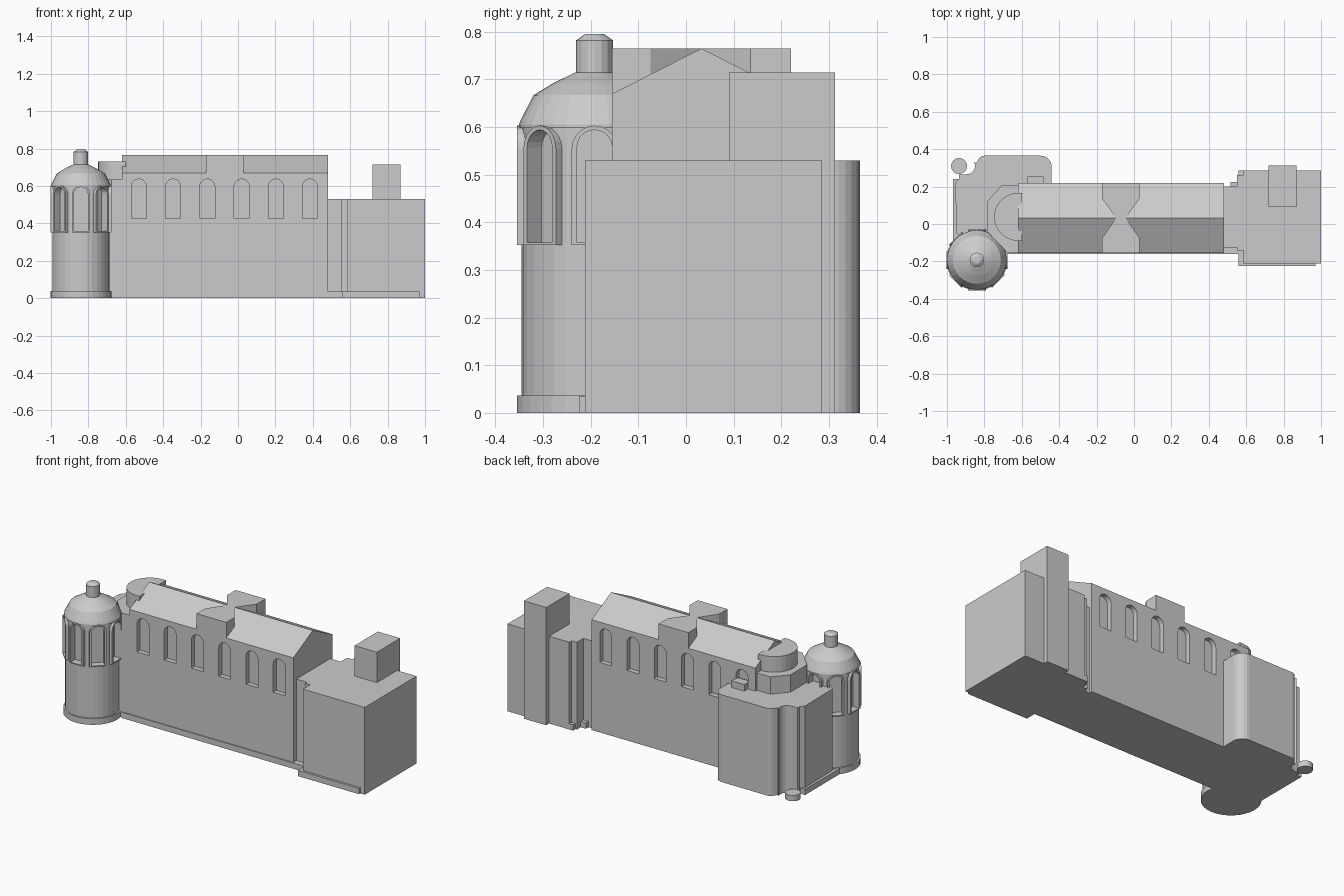
import bpy, bmesh, math
from mathutils import Matrix

if "Cube" in bpy.data.objects:
    bpy.data.objects.remove(bpy.data.objects["Cube"])

stone = bpy.data.materials.new("pale_grey_stone")
stone.use_nodes = True
GREY = (0.6, 0.6, 0.6, 1)
stone.diffuse_color = GREY
stone.node_tree.nodes["Principled BSDF"].inputs["Base Color"].default_value = GREY


def finish(name, bm):
    bmesh.ops.recalc_face_normals(bm, faces=bm.faces)
    mesh = bpy.data.meshes.new(name)
    bm.to_mesh(mesh)
    bm.free()
    mesh.materials.append(stone)
    ob = bpy.data.objects.new(name, mesh)
    bpy.context.collection.objects.link(ob)
    return ob


def prism(name, points, shift):
    """Closed 3D outline pushed along a vector."""
    bm = bmesh.new()
    face = bm.faces.new([bm.verts.new(p) for p in points])
    top = bmesh.ops.extrude_face_region(bm, geom=[face], use_keep_orig=True)
    verts = [g for g in top["geom"] if isinstance(g, bmesh.types.BMVert)]
    bmesh.ops.translate(bm, verts=verts, vec=shift)
    return finish(name, bm)


def plan(name, outline, z0, z1):
    return prism(name, [(x, y, z0) for x, y in outline], (0, 0, z1 - z0))


def block(name, x0, x1, y0, y1, z0, z1):
    return plan(name, [(x0, y0), (x1, y0), (x1, y1), (x0, y1)], z0, z1)


def arc(cx, cy, r, a0, a1, n):
    angles = [math.radians(a0 + (a1 - a0) * i / n) for i in range(n + 1)]
    return [(cx + r * math.cos(a), cy + r * math.sin(a)) for a in angles]


def arch(name, x, width, z0, z1, y0, y1):
    """Round-headed panel in the xz plane, from y0 to y1."""
    r = width / 2
    pts = [(x - r, z0), (x + r, z0)] + arc(x, z1 - r, r, 0, 180, 10)
    return prism(name, [(px, y0, pz) for px, pz in pts], (0, y1 - y0, 0))


def lathe(name, profile, cx, cy, sides):
    bm = bmesh.new()
    rings = []
    for r, z in profile:
        rings.append([bm.verts.new((x, y, z)) for x, y in arc(cx, cy, r, 0, 360 - 360 / sides, sides - 1)])
    for low, high in zip(rings, rings[1:]):
        for i in range(sides):
            j = (i + 1) % sides
            bm.faces.new((low[i], low[j], high[j], high[i]))
    bm.faces.new(rings[0])
    bm.faces.new(rings[-1])
    return finish(name, bm)


def cut(target, cutter):
    mod = target.modifiers.new("opening", "BOOLEAN")
    mod.operation = "DIFFERENCE"
    mod.solver = "EXACT"
    mod.object = cutter
    cutter.hide_render = True
    cutter.hide_viewport = True
    cutter.display_type = "WIRE"


# Main hall with pitched roof and arched window recesses on both sides
FRONT, BACK, RIDGE = -0.155, 0.22, 0.765
MID = (FRONT + BACK) / 2
hall_section = [(FRONT, 0), (BACK, 0), (BACK, 0.67), (MID, RIDGE), (FRONT, 0.67)]
hall = prism("main_hall", [(-0.62, y, z) for y, z in hall_section], (1.1, 0, 0))
for i in range(6):
    x = -0.53 + i * 0.183
    cut(hall, arch("front_window_cutter", x, 0.08, 0.425, 0.637, FRONT - 0.05, FRONT + 0.03))
    cut(hall, arch("back_window_cutter", x, 0.08, 0.425, 0.637, BACK - 0.03, BACK + 0.05))
block("hall_plinth", -0.67, 0.56, FRONT - 0.006, 0, 0, 0.035)

# Flat-topped dormers tapering to the ridge
for side, wall, neck in (("front", FRONT, -0.075), ("back", BACK, 0.135)):
    plan(side + "_dormer", [(-0.17, wall), (0.03, wall), (0.03, neck), (-0.045, MID),
                            (-0.095, MID), (-0.17, neck)], 0.66, RIDGE)

# Stepped wing and chimney block at the +x end
WING = 0.53
block("wing_link", 0.45, 0.56, -0.125, 0.2, 0, WING)
block("wing_step", 0.55, 0.6, -0.142, 0.262, 0, WING)
block("wing", 0.585, 1.0, -0.212, 0.285, 0, WING)
block("wing_plinth", 0.56, 0.97, -0.225, 0, 0, 0.035)
block("chimney_block", 0.72, 0.87, 0.09, 0.313, 0, 0.715)
block("back_step_stone", 0.56, 0.59, 0.25, 0.285, 0, 0.035)
block("back_link_stone", 0.515, 0.55, 0.19, 0.225, 0, 0.035)

# Lower block at the -x end, with one rounded and one fluted corner
outline = [(-0.62, FRONT), (-0.8, FRONT), (-0.95, -0.05), (-0.955, 0.22), (-0.935, 0.245),
           (-0.935, 0.265), (-0.9, 0.265)]
outline += arc(-0.895, 0.31, 0.045, -60, 30, 5)
outline += [(-0.845, 0.325)] + arc(-0.8, 0.33, 0.035, 150, 90, 4)
outline += arc(-0.5, 0.305, 0.06, 90, 0, 6) + [(-0.44, 0.15), (-0.62, 0.15)]
plan("lower_block", outline, 0, WING)
block("lower_block_plinth", -0.968, -0.8, -0.1, 0.24, 0, 0.035)
lathe("corner_stone", [(0.043, 0), (0.043, 0.035)], -0.935, 0.31, 16)
block("window_box", -0.57, -0.485, 0.2, 0.255, 0.4, 0.57)

# Faceted tier and half-round drum above the lower block
plan("upper_tier", [(-0.6, FRONT), (-0.675, FRONT), (-0.785, -0.04), (-0.785, 0.12),
                    (-0.71, 0.205), (-0.6, 0.205)], 0, 0.635)
plan("half_drum", arc(-0.62, 0.038, 0.128, 90, 270, 14) + [(-0.6, -0.09), (-0.6, 0.166)], 0.6, 0.73)

# Round tower: base, shaft, dome and lantern
TX, TY = -0.84, -0.192
lathe("tower_base", [(0.163, 0), (0.163, 0.037)], TX, TY, 32)
shaft = lathe("tower_shaft", [(0.153, 0), (0.153, 0.6)], TX, TY, 32)
lathe("tower_dome", [(0.159, 0.598), (0.159, 0.605), (0.154, 0.617), (0.128, 0.667),
                     (0.085, 0.693), (0.04, 0.715)], TX, TY, 32)
lathe("tower_lantern", [(0.039, 0.7), (0.039, 0.782), (0.02, 0.795)], TX, TY, 16)

# Eight arched frames around the tower, each with a recess
for i in range(8):
    place = Matrix.Translation((TX, TY, 0)) @ Matrix.Rotation(i * math.pi / 4, 4, "Z")
    frame = arch("tower_frame", 0, 0.096, 0.352, 0.603, -0.163, -0.11)
    hole = arch("tower_recess_cutter", 0, 0.074, 0.358, 0.594, -0.25, -0.12)
    for ob in (frame, hole):
        ob.data.transform(place)
    cut(frame, hole)
    cut(shaft, hole)
